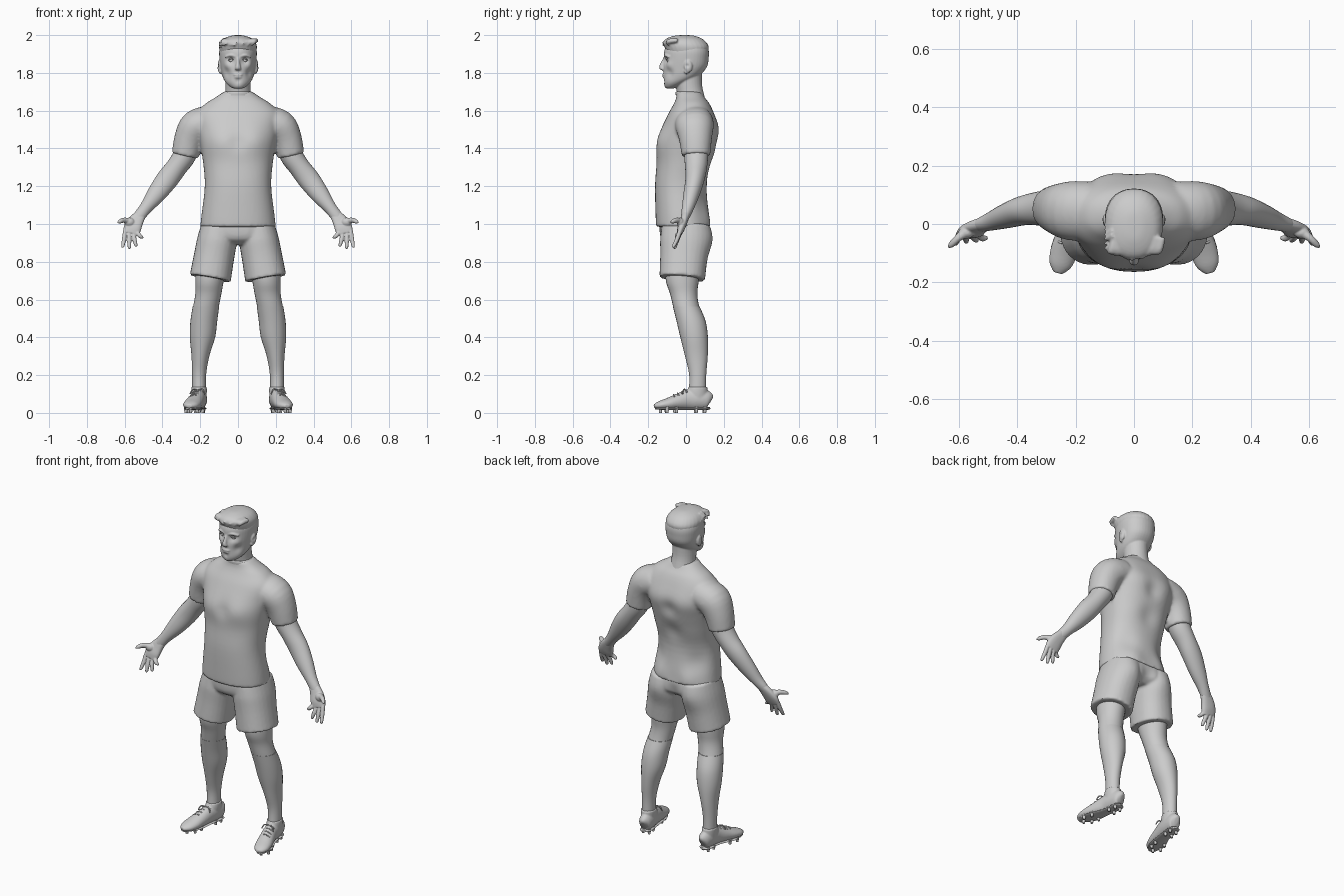
import bpy, bmesh, math, random
from mathutils import Vector

if "Cube" in bpy.data.objects:
    bpy.data.objects.remove(bpy.data.objects["Cube"])
random.seed(4)

grey = bpy.data.materials.new("plain grey")
grey.use_nodes = True
grey.diffuse_color = (0.6, 0.6, 0.6, 1)
grey.node_tree.nodes["Principled BSDF"].inputs["Base Color"].default_value = (0.6, 0.6, 0.6, 1)


def spline(rows, sub):
    """Catmull-Rom through rows of numbers."""
    out = []
    for i in range(len(rows) - 1):
        a, b, c, d = (rows[max(0, min(len(rows) - 1, i + k))] for k in (-1, 0, 1, 2))
        for j in range(sub):
            t = j / sub
            out.append([0.5 * (2 * q + (r - p) * t + (2 * p - 5 * q + 4 * r - s) * t * t
                               + (3 * q - p - 3 * r + s) * t ** 3) for p, q, r, s in zip(a, b, c, d)])
    return out + [list(rows[-1])]


def finish(name, bm):
    bmesh.ops.recalc_face_normals(bm, faces=bm.faces)
    me = bpy.data.meshes.new(name)
    bm.to_mesh(me)
    bm.free()
    me.materials.append(grey)
    ob = bpy.data.objects.new(name, me)
    bpy.context.scene.collection.objects.link(ob)
    smooth(ob)
    return ob


def smooth(ob):
    bpy.ops.object.select_all(action='DESELECT')
    ob.select_set(True)
    bpy.context.view_layer.objects.active = ob
    bpy.ops.object.shade_smooth_by_angle(angle=math.radians(50))


def loft(name, rows, side=1, flat=False, power=2.0, egg=0.0, seg=28, sub=4, floor=None):
    """Skin of oval rings; each row is x, y, z, half width, half depth."""
    rows = spline(rows, sub)
    bm, rings = bmesh.new(), []
    pts = [Vector(r[:3]) for r in rows]
    for i, r in enumerate(rows):
        t = Vector((0, 0, -1)) if flat else (pts[min(i + 1, len(pts) - 1)] - pts[max(i - 1, 0)]).normalized()
        u = (Vector((1, 0, 0)) - t * t.x).normalized()
        v = t.cross(u)
        ring = []
        for k in range(seg):
            c, s = math.cos(k * math.tau / seg), math.sin(k * math.tau / seg)
            a = math.copysign(abs(c) ** (2 / power), c)
            b = math.copysign(abs(s) ** (2 / power), s)
            p = pts[i] + u * a * max(r[3], .001) * (1 - egg * b) + v * b * max(r[4], .001)
            if floor is not None:
                p.z = max(p.z, floor)
            ring.append(bm.verts.new((p.x * side, p.y, p.z)))
        rings.append(ring)
    for r0, r1 in zip(rings, rings[1:]):
        for k in range(seg):
            bm.faces.new((r0[k], r0[(k + 1) % seg], r1[(k + 1) % seg], r1[k]))
    bm.faces.new(rings[0])
    bm.faces.new(rings[-1])
    return finish(name, bm)


def ball(name, loc, size, side=1):
    bm = bmesh.new()
    bmesh.ops.create_uvsphere(bm, u_segments=20, v_segments=12, radius=1)
    for v in bm.verts:
        v.co = ((v.co.x * size[0] + loc[0]) * side, v.co.y * size[1] + loc[1], v.co.z * size[2] + loc[2])
    return finish(name, bm)


def fuse(name, parts, voxel, passes=4, pushes=()):
    """Merge parts into one skin, then push soft dents and bumps into it."""
    bpy.ops.object.select_all(action='DESELECT')
    for p in parts:
        p.select_set(True)
    bpy.context.view_layer.objects.active = ob = parts[0]
    bpy.ops.object.join()
    ob.name = name
    m = ob.modifiers.new("remesh", 'REMESH')
    m.mode, m.voxel_size = 'VOXEL', voxel
    m = ob.modifiers.new("smooth", 'SMOOTH')
    m.factor, m.iterations = 0.5, passes
    bpy.ops.object.convert(target='MESH')
    for x, y, z, r, dx, dy, dz in pushes:
        for s in ((1, -1) if x else (1,)):
            c = Vector((x * s, y, z))
            for v in ob.data.vertices:
                w = math.exp(-(v.co - c).length_squared / (r * r))
                if w > .01:
                    v.co += Vector((dx * s, dy, dz)) * w
    ob.data.materials.clear()
    ob.data.materials.append(grey)
    smooth(ob)
    return ob


# Shirt: body and two sleeves in one skin
shirt = [loft("shirt_body", [
    (0, -.015, .985, .2, .143), (0, -.02, 1.05, .193, .141), (0, -.027, 1.2, .176, .137),
    (0, -.008, 1.32, .184, .148), (0, .004, 1.42, .2, .158), (0, .02, 1.5, .215, .15),
    (0, .026, 1.58, .22, .122), (0, .03, 1.635, .175, .095), (0, .024, 1.67, .12, .075),
    (0, .016, 1.7, .076, .066)], flat=True, power=2.3, seg=48)]
for s in (1, -1):
    shirt.append(loft("sleeve", [
        (.15, .04, 1.54, .085, .1), (.22, .045, 1.515, .09, .1), (.258, .05, 1.45, .08, .087),
        (.28, .053, 1.362, .072, .075)], s, power=2.1))
fuse("shirt", shirt, .009, 5, [
    (.09, -.14, 1.45, .075, 0, -.01, 0), (0, -.15, 1.43, .045, 0, .008, 0),
    (.1, .16, 1.5, .09, 0, .01, 0), (0, .17, 1.45, .05, 0, -.014, 0), (0, .14, 1.3, .06, 0, -.014, 0),
    (.14, .1, 1.12, .07, -.008, -.01, 0), (.1, .13, 1.02, .06, 0, .012, 0)])
loft("collar", [(0, .016, 1.68, .082, .07), (0, .014, 1.695, .077, .069), (0, .012, 1.702, .07, .064)],
     flat=True)

# Shorts: hips and two wide legs in one skin
shorts = [loft("hips", [(0, -.01, 1.03, .18, .125), (0, -.008, .97, .193, .132), (0, -.005, .92, .17, .125),
                        (0, -.003, .89, .1, .085)], flat=True, power=2.3)]
for s in (1, -1):
    shorts.append(loft("shorts_leg", [
        (.1, -.003, .99, .094, .125), (.112, -.004, .91, .105, .133), (.128, -.012, .82, .107, .125),
        (.147, -.02, .712, .11, .121)], s, power=2.2))
fuse("shorts", shorts, .008, 4, [(.1, .12, .93, .07, 0, .012, 0), (0, .12, .93, .04, 0, -.012, 0)])

# Neck, skull and face in one skin
head = [
    loft("neck", [(0, .035, 1.6, .09, .085), (0, .025, 1.68, .07, .072), (0, .015, 1.74, .066, .07),
                  (0, .01, 1.82, .068, .075)], flat=True),
    loft("skull", [(0, -.085, 1.717, .02, .018), (0, -.078, 1.726, .04, .034), (0, -.058, 1.748, .064, .06),
                   (0, -.027, 1.78, .081, .092), (0, -.005, 1.83, .092, .115), (0, .001, 1.88, .098, .119),
                   (0, .003, 1.92, .098, .117), (0, .005, 1.957, .084, .1), (0, .005, 1.98, .052, .062),
                   (0, .005, 1.986, .01, .01)], flat=True, power=2.15, egg=.1, seg=40),
    loft("nose", [(0, -.108, 1.885, .008, .01), (0, -.12, 1.86, .009, .012), (0, -.128, 1.835, .013, .014),
                  (0, -.125, 1.82, .017, .014), (0, -.115, 1.812, .008, .008)], flat=True),
    ball("upper_lip", (0, -.117, 1.79, ), (.026, .009, .006)),
    ball("lower_lip", (0, -.115, 1.777), (.022, .01, .007)),
    ball("chin", (0, -.098, 1.737), (.028, .018, .018))]
for s in (1, -1):
    head += [loft("brow", [(.012, -.113, 1.885, .006, .006), (.04, -.11, 1.892, .007, .007),
                           (.068, -.088, 1.884, .005, .005)], s, seg=12),
             ball("ear", (.097, .012, 1.835), (.012, .022, .034), s),
             ball("ear_lobe", (.094, .002, 1.808), (.008, .012, .014), s)]
fuse("head", head, .0045, 3, [
    (.037, -.115, 1.866, .021, 0, .014, 0), (.06, -.09, 1.8, .025, -.005, .006, 0),
    (.062, -.09, 1.84, .022, .003, -.005, 0), (0, -.12, 1.758, .014, 0, .006, 0),
    (.106, .006, 1.838, .01, -.007, 0, 0)])
for s, n in ((1, "left"), (-1, "right")):
    ball(n + "_eye", (.036, -.09, 1.866), (.015, .013, .010), s)
    loft(n + "_upper_lid", [(.02, -.1, 1.868, .003, .003), (.036, -.104, 1.876, .004, .004),
                            (.052, -.094, 1.868, .003, .003)], s, seg=8)

# Hair: swept top with jagged forelock
hair = [loft("hair_cap", [(0, .008, 1.9, .094, .106), (0, .004, 1.935, .1, .117), (0, -.006, 1.96, .094, .115),
                          (0, -.01, 1.982, .074, .093), (0, -.008, 1.997, .035, .05),
                          (0, -.008, 2.0, .005, .005)], flat=True, power=2.2)]
for i in range(15):
    x = -.085 + i * .0115
    tip = -.122 + .5 * x * x / .1 + random.uniform(-.006, .006)
    hair.append(loft("lock", [(x + .02, -.045, 1.972, .013, .012), (x + .008, -.092, 1.966, .013, .013),
                              (x - .004, tip, 1.952 + random.uniform(-.01, .008), .004, .004)], seg=10))
for i in range(6):
    z = 1.945 + random.uniform(-.01, .015)
    hair.append(loft("side_lock", [(-.07, -.07 + i * .016, z + .02, .012, .012),
                                   (-.1, -.085 + i * .016, z, .005, .005)], seg=10))
fuse("hair", hair, .005, 2)

for s, n in ((1, "left"), (-1, "right")):
    # Arm and hand with palm turned forward
    loft(n + "_arm", [
        (.25, .056, 1.47, .062, .066), (.28, .054, 1.37, .061, .064), (.326, .053, 1.3, .056, .058),
        (.378, .046, 1.232, .058, .05), (.435, .028, 1.155, .049, .042), (.487, .01, 1.087, .034, .032),
        (.52, -.002, 1.045, .031, .024), (.54, -.01, 1.018, .026, .018)], s)
    hand = [loft("palm", [(.515, 0, 1.05, .03, .022), (.54, -.012, 1.015, .04, .021),
                          (.558, -.025, .98, .046, .02), (.567, -.034, .95, .043, .014)], s, power=2.4),
            ball("thumb_base", (.575, -.03, 1.01), (.028, .02, .024), s)]
    for bx, bz, tx, ty, tz in ((.597, .962, .61, -.066, .875), (.577, .953, .575, -.06, .868),
                               (.555, .95, .54, -.056, .88), (.535, .956, .508, -.048, .922)):
        hand.append(loft("finger", [
            (bx, -.032, bz, .012, .012), ((bx + tx) / 2, -.048, (bz + tz) / 2, .0115, .0115),
            (tx, ty, tz + .006, .0085, .0085), (tx, ty - .001, tz, .003, .003)], s, seg=12))
    hand.append(loft("thumb", [(.572, -.025, 1.015, .018, .016), (.605, -.05, 1.02, .013, .014),
                               (.625, -.07, 1.013, .011, .011), (.637, -.08, 1.007, .004, .004)], s, seg=12))
    fuse(n + "_hand", hand, .0035, 3)

    # Leg and sock
    loft(n + "_leg", [
        (.135, -.015, .85, .085, .09), (.15, -.02, .71, .076, .088), (.157, -.012, .63, .069, .072),
        (.172, .004, .55, .068, .069), (.182, .028, .48, .068, .073)], s, flat=True)
    loft(n + "_sock", [
        (.17, .002, .562, .07, .071), (.181, .027, .485, .071, .077), (.188, .043, .4, .067, .073),
        (.199, .055, .3, .047, .06), (.206, .062, .2, .037, .045), (.206, .06, .1, .036, .046)], s, flat=True)

    # Shoe with ankle collar, laces, sole plate and studs
    shoe = [loft("upper", [
        (.196, .13, .062, .012, .025), (.199, .115, .068, .034, .048), (.205, .06, .073, .04, .056),
        (.212, .01, .07, .04, .053), (.226, -.045, .058, .044, .042), (.24, -.095, .047, .047, .032),
        (.253, -.14, .04, .039, .022), (.261, -.168, .036, .016, .01)], s, floor=.02),
        loft("ankle_collar", [(.206, .058, .07, .038, .055), (.206, .06, .11, .041, .055),
                              (.206, .064, .138, .041, .05)], s, flat=True)]
    fuse(n + "_shoe", shoe, .005, 3)
    loft(n + "_sole", [
        (.196, .126, .024, .012, .006), (.2, .105, .023, .034, .007), (.212, .01, .023, .034, .007),
        (.24, -.09, .022, .046, .007), (.26, -.16, .024, .018, .006)], s)
    for i in range(4):
        x, y, z = .214 + i * .006, .005 - i * .022, .122 - i * .0085
        loft(f"{n}_lace_{i + 1}", [(x - .027, y, z - .014, .004, .004), (x, y - .006, z + .001, .004, .004),
                                   (x + .027, y, z - .014, .004, .004)], s, seg=8)
    for d in (-1, 1):
        loft(n + "_lace_loop", [(.214, .0, .12, .003, .003), (.214 + d * .026, -.012, .124, .004, .004),
                                (.214 + d * .04, -.02, .1, .003, .003)], s, seg=8)
    for i, (x, y) in enumerate(((.182, .095), (.22, .1), (.186, .05), (.226, .055), (.205, -.06),
                                (.262, -.05), (.216, -.105), (.276, -.1), (.25, -.135))):
        loft(f"{n}_stud_{i + 1}", [(x, y, .03, .011, .011), (x, y, 0, .007, .007)], s, flat=True, seg=12, sub=1)
